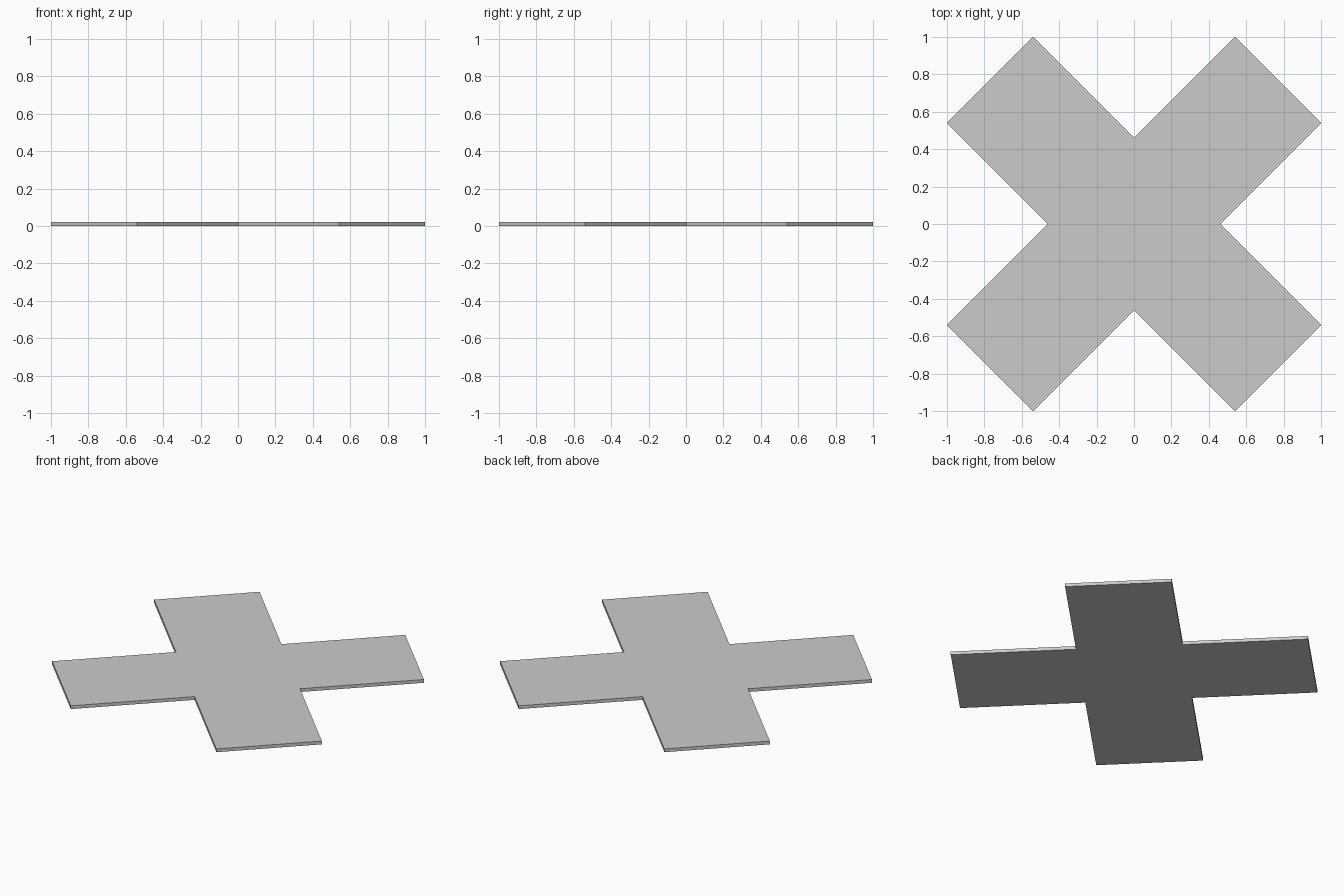
import bpy, bmesh
from mathutils import Matrix
from math import radians

if "Cube" in bpy.data.objects:
    bpy.data.objects.remove(bpy.data.objects["Cube"])

TIP = 0.54       # near coordinate of each arm's end corner
THICK = 0.022    # plate thickness

# Outline: one arm (inner notch and two end corners) repeated every quarter turn
arm = [(1 - TIP, 0), (1, TIP), (TIP, 1)]
outline = []
for k in range(4):
    for x, y in arm:
        for _ in range(k):
            x, y = -y, x
        outline.append((x, y))

# Flat cross plate, extruded upward from the ground
bm = bmesh.new()
base = bm.faces.new([bm.verts.new((x, y, 0)) for x, y in outline])
ext = bmesh.ops.extrude_face_region(bm, geom=[base], use_keep_orig=True)
top = [g for g in ext["geom"] if isinstance(g, bmesh.types.BMVert)]
bmesh.ops.translate(bm, verts=top, vec=(0, 0, THICK))
bmesh.ops.recalc_face_normals(bm, faces=bm.faces)

mesh = bpy.data.meshes.new("cross_plate")
bm.to_mesh(mesh)
bm.free()
plate = bpy.data.objects.new("cross_plate", mesh)
bpy.context.collection.objects.link(plate)
